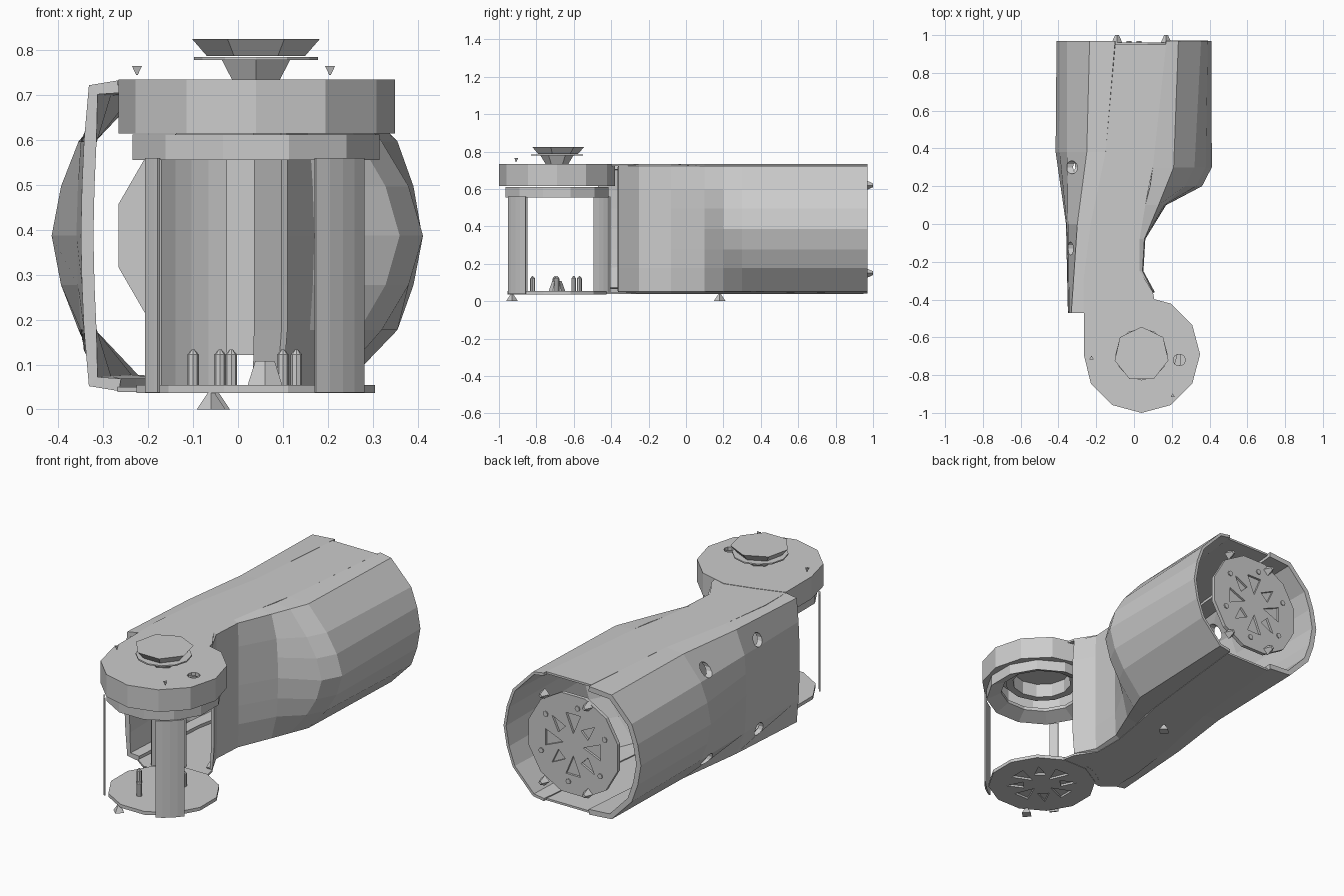
import bpy, bmesh
from math import cos, sin, pi, radians
from mathutils import Matrix, Vector

if "Cube" in bpy.data.objects:
    bpy.data.objects.remove(bpy.data.objects["Cube"])

CX, CY, CZ = 0.04, -0.69, 0.387      # joint axis and body mid height


def make(name, verts, faces, fix=True):
    me = bpy.data.meshes.new(name)
    me.from_pydata([tuple(v) for v in verts], [], faces)
    if fix:
        bm = bmesh.new()
        bm.from_mesh(me)
        bmesh.ops.recalc_face_normals(bm, faces=bm.faces[:])
        bm.to_mesh(me)
        bm.free()
    ob = bpy.data.objects.new(name, me)
    bpy.context.collection.objects.link(ob)
    return ob


def circle(r, n, a0=0.0, cx=0.0, cy=0.0):
    return [(cx + r * cos(a0 + 2 * pi * i / n), cy + r * sin(a0 + 2 * pi * i / n)) for i in range(n)]


def prism(name, pts, z0, z1, mat=Matrix()):
    n = len(pts)
    v = [mat @ Vector((x, y, z)) for z in (z0, z1) for x, y in pts]
    f = [tuple(range(n)), tuple(range(n, 2 * n))]
    f += [(i, (i + 1) % n, n + (i + 1) % n, n + i) for i in range(n)]
    return make(name, v, f)


def spin(name, profile, n, a0=0.0, cx=CX, cy=CY):
    """Closed (r, z) profile turned round a vertical axis."""
    v = [(x, y, z) for r, z in profile for x, y in circle(r, n, a0, cx, cy)]
    m = len(profile)
    f = [(j * n + i, j * n + (i + 1) % n, (j + 1) % m * n + (i + 1) % n, (j + 1) % m * n + i)
         for j in range(m) for i in range(n)]
    return make(name, v, f)


def cone(name, r0, r1, n, depth, mat):
    me = bpy.data.meshes.new(name)
    bm = bmesh.new()
    bmesh.ops.create_cone(bm, cap_ends=True, segments=n, radius1=r0, radius2=r1, depth=depth, matrix=mat)
    bm.to_mesh(me)
    bm.free()
    ob = bpy.data.objects.new(name, me)
    bpy.context.collection.objects.link(ob)
    return ob


def cut(ob, cutter):
    m = ob.modifiers.new("cut", "BOOLEAN")
    m.operation, m.solver, m.object = "DIFFERENCE", "EXACT", cutter
    cutter.hide_render = True
    cutter.hide_viewport = True


def shell(name, sections, thick, flip):
    """Loft of C-shaped sections: y, edge x, shoulder x, flank x, side x."""
    v, f = [], []
    for y, xe, xc, x2, xs in sections:
        half = [(xe, 0.346), (xc, 0.335), (x2, 0.21), (xs - 0.35 * (xs - x2), 0.11)]
        prof = half + [(xs, 0.0)] + [(x, -z) for x, z in reversed(half)]
        v += [(x, y, CZ + z) for x, z in prof]
    for i in range(len(sections) - 1):
        for j in range(8):
            q = (i * 9 + j, i * 9 + j + 1, i * 9 + j + 10, i * 9 + j + 9)
            f.append(q[::-1] if flip else q)
    ob = make(name, v, f, fix=False)
    s = ob.modifiers.new("wall", "SOLIDIFY")
    s.thickness, s.offset = thick, -1
    return ob


# body shells, each a hollow half
left = shell("left_shell", [(0.97, -0.10, -0.235, -0.355, -0.41), (0.38, -0.15, -0.25, -0.355, -0.415),
                            (0.0, -0.23, -0.30, -0.35, -0.36), (-0.47, -0.265, -0.332, -0.343, -0.35)], 0.028, False)
shell("right_shell", [(0.97, 0.17, 0.235, 0.355, 0.41), (0.30, 0.10, 0.21, 0.32, 0.412),
                      (0.20, 0.085, 0.17, 0.27, 0.36), (0.10, 0.06, 0.13, 0.16, 0.17),
                      (-0.08, 0.03, 0.055, 0.06, 0.06), (-0.25, 0.03, 0.045, 0.05, 0.05),
                      (-0.36, 0.07, 0.10, 0.11, 0.11)], 0.015, True)

# screw holes in the left shell
for y in (0.30, -0.13):
    for z in (-0.24, 0.24):
        rot = Matrix.Translation((-0.35, y, CZ + z)) @ Matrix.Rotation(pi / 2, 4, "Y")
        cut(left, prism("hole_cutter", circle(0.035, 12), -0.1, 0.1, rot))

# top and bottom spine plates
spine = [(-0.10, 0.95), (-0.15, 0.38), (-0.23, 0.0), (-0.268, -0.30), (-0.268, -0.47), (-0.2, -0.52),
         (0.12, -0.46), (0.10, -0.36), (0.03, -0.25), (0.03, -0.08), (0.06, 0.10), (0.10, 0.30), (0.17, 0.95)]
prism("top_spine", spine, 0.722, 0.733)
prism("bottom_spine", spine, 0.039, 0.050)

# joint ring: hollow cup with a straight left flank
outline = []
for x, y in circle(0.31, 12, pi / 2, CX, CY):
    outline.append((x, y) if not (x < -0.15 and y > -0.8) else (-0.266, y))
outline = [(-0.266, -0.47) if (x == -0.266 and y > -0.6) else (x, y) for x, y in outline]
ring = prism("joint_ring", outline, 0.615, 0.735)
inner = [(CX + (x - CX) * 0.86, CY + (y - CY) * 0.86) for x, y in outline]
cut(ring, prism("ring_cutter", inner, 0.58, 0.715))
cut(ring, prism("ring_hole_cutter", circle(0.032, 10, 0, 0.24, -0.72), 0.70, 0.76))
spin("inner_collar", [(0.15, 0.64), (0.19, 0.64), (0.19, 0.72), (0.15, 0.72)], 12)
spin("lower_flange", [(0.21, 0.590), (0.285, 0.555), (0.285, 0.612), (0.21, 0.608)], 12, pi / 12)

# cap on top of the joint
cone("cap_stem", 0.06, 0.09, 6, 0.05, Matrix.Translation((CX, CY, 0.757)))
prism("cap_flange", circle(0.138, 12, 0, CX, CY), 0.778, 0.785)
cone("cap_top", 0.112, 0.146, 7, 0.038, Matrix.Translation((CX, CY, 0.806)))


# mounting discs with eight triangular pockets
def mounting_disc(name, r, thick, mat):
    disc = prism(name, circle(r, 12, pi / 12), -thick, 0.0, mat)
    v, f = [], []
    for k in range(8):
        a = 2 * pi * k / 8
        tri = [(0.06, 0.0), (0.17, 0.26), (0.17, -0.26)]
        if k % 2:
            tri = [(0.18, 0.0), (0.10, 0.30), (0.10, -0.30)]
        b = len(v)
        v += [mat @ Vector((q * cos(a + t), q * sin(a + t), z)) for z in (-0.6 * thick, 0.02) for q, t in tri]
        f += [(b, b + 1, b + 2), (b + 3, b + 4, b + 5)]
        f += [(b + i, b + (i + 1) % 3, b + 3 + (i + 1) % 3, b + 3 + i) for i in range(3)]
    cut(disc, make(name + "_cutter", v, f))


end = Matrix.Translation((0, 0.962, CZ)) @ Matrix.Rotation(-pi / 2, 4, "X")
mounting_disc("end_disc", 0.275, 0.02, end)
mounting_disc("base_disc", 0.275, 0.018, Matrix.Translation((CX, CY, 0.037)) @ Matrix.Rotation(pi, 4, "X"))
for x, y in circle(0.205, 6, pi / 8):
    prism("end_screw", circle(0.014, 8, 0, x, y), -0.005, 0.006, end)

# thin curved wall panels between base and ring: narrow, front, rear
for a, b in ((213, 222), (297, 325), (103, 137)):
    arc = [radians(a + (b - a) * i / 4) for i in range(5)]
    pts = [(CX + 0.295 * cos(t), CY + 0.295 * sin(t)) for t in arc]
    pts += [(CX + 0.287 * cos(t), CY + 0.287 * sin(t)) for t in reversed(arc)]
    prism("wall_panel", pts, 0.038, 0.56)

# pins and hub standing on the base disc
for x, y in ((-0.10, -0.70), (-0.04, -0.57), (-0.015, -0.82), (0.10, -0.60), (0.13, -0.69)):
    prism("pin", circle(0.013, 8, 0, x, y), 0.05, 0.122)
    cone("pin_tip", 0.013, 0.003, 8, 0.012, Matrix.Translation((x, y, 0.128)))
cone("base_hub", 0.045, 0.025, 6, 0.055, Matrix.Translation((0.06, -0.69, 0.08)))

# small pointed studs: underside, back end and ring top
for x, y in ((-0.06, -0.93), (-0.05, 0.18)):
    cone("foot_stud", 0.032, 0.004, 4, 0.042, Matrix.Translation((x, y, 0.021)))
for x in (-0.09, 0.17):
    for z in (0.15, 0.62):
        cone("end_stud", 0.028, 0.010, 4, 0.04,
             Matrix.Translation((x, 0.98, z)) @ Matrix.Rotation(-pi / 2, 4, "X"))
for x, y in ((-0.225, -0.71), (0.205, -0.91)):
    cone("ring_stud", 0.002, 0.013, 3, 0.02, Matrix.Translation((x, y, 0.755)))
